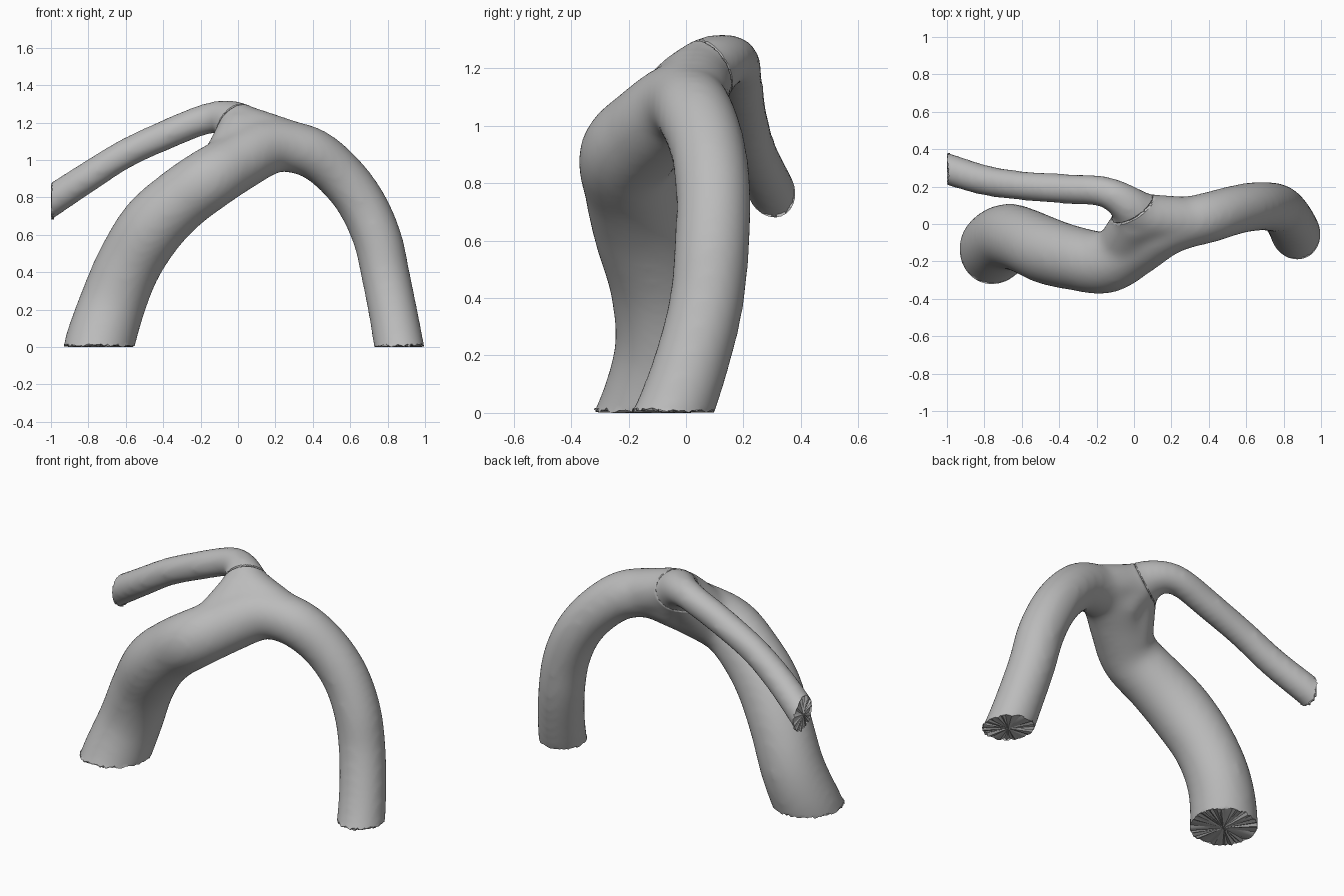
import bpy, bmesh, random
from mathutils import Vector

if "Cube" in bpy.data.objects:
    bpy.data.objects.remove(bpy.data.objects["Cube"])

random.seed(4)
grey = bpy.data.materials.new("light_grey")
grey.diffuse_color = (0.5, 0.5, 0.5, 1)
grey.use_nodes = True
grey.node_tree.nodes["Principled BSDF"].inputs["Base Color"].default_value = grey.diffuse_color

# Centre lines as x, y, z, radius
arch = [(-.77, -.2, -.15, .18), (-.744, -.12, 0, .188), (-.675, -.07, .22, .18),
        (-.585, -.09, .44, .176), (-.46, -.145, .64, .18), (-.31, -.185, .785, .172),
        (-.15, -.205, .90, .168), (0, -.125, .99, .16), (.13, -.04, 1.06, .155),
        (.25, 0, 1.075, .14), (.4, .035, 1.035, .137), (.54, .075, .925, .133),
        (.66, .095, .77, .132), (.745, .09, .58, .132), (.79, .07, .38, .131),
        (.83, .02, .18, .132), (.862, -.043, 0, .135), (.89, -.12, -.15, .135)]
branch = [(.11, -.03, 1.05, .15), (.06, .02, 1.13, .135), (-.005, .08, 1.2, .115),
          (-.10, .15, 1.23, .09), (-.2, .18, 1.21, .083), (-.35, .187, 1.15, .082),
          (-.6, .205, 1.035, .08), (-.8, .235, .91, .083), (-1, .295, .78, .086),
          (-1.1, .325, .71, .086)]
# Webs that blend the branch root into both limbs
left_web = [(-.06, -.14, .96, .15), (.02, .035, 1.17, .124)]
right_web = [(.3, .01, 1.07, .135), (.05, .04, 1.165, .125)]


def smooth_path(pts, n=6):
    """Catmull-Rom interpolation of 4D points."""
    p = [Vector(q) for q in pts]
    p = [2 * p[0] - p[1]] + p + [2 * p[-1] - p[-2]]
    out = []
    for a, b, c, d in zip(p, p[1:], p[2:], p[3:]):
        for i in range(n):
            t = i / n
            out.append(.5 * (2 * b + (c - a) * t + (2 * a - 5 * b + 4 * c - d) * t * t
                             + (3 * b - a - 3 * c + d) * t ** 3))
    return out + [p[-2]]


def evaluated_mesh(ob):
    dg = bpy.context.evaluated_depsgraph_get()
    return bpy.data.meshes.new_from_object(ob.evaluated_get(dg))


# Tubes swept along the centre lines
curve = bpy.data.curves.new("tube_paths", 'CURVE')
curve.dimensions = '3D'
curve.bevel_depth = 1
curve.bevel_resolution = 8
curve.use_fill_caps = True
for pts in (arch, branch, left_web, right_web):
    path = smooth_path(pts)
    sp = curve.splines.new('POLY')
    sp.points.add(len(path) - 1)
    for cp, q in zip(sp.points, path):
        cp.co = (q[0], q[1], q[2], 1)
        cp.radius = q[3]
tubes = bpy.data.objects.new("tube_paths", curve)
bpy.context.collection.objects.link(tubes)
body = bpy.data.objects.new("branching_tube", evaluated_mesh(tubes))
bpy.context.collection.objects.link(body)
bpy.data.objects.remove(tubes)

# Fuse into one skin with soft junctions
m = body.modifiers.new("fuse", 'REMESH')
m.mode = 'VOXEL'
m.voxel_size = .018
m = body.modifiers.new("soften", 'SMOOTH')
m.factor = .5
m.iterations = 20
skin = evaluated_mesh(body)
body.modifiers.clear()
body.data = skin

bm = bmesh.new()
bm.from_mesh(skin)


def local_geom(centre, radius):
    faces = [f for f in bm.faces if (f.calc_center_median() - centre).length < radius]
    return (faces + list({e for f in faces for e in f.edges})
            + list({v for f in faces for v in f.verts}))


# Ragged open ends closed with a fan
for co, no in (((0, 0, 0), Vector((0, 0, -1))), ((-1, 0, 0), Vector((-1, 0, 0)))):
    bmesh.ops.bisect_plane(bm, geom=bm.verts[:] + bm.edges[:] + bm.faces[:],
                           plane_co=co, plane_no=no, clear_outer=True)
    rim = [e for e in bm.edges if e.is_boundary]
    caps = bmesh.ops.holes_fill(bm, edges=rim, sides=0)["faces"]
    verts = {v for e in rim for v in e.verts}
    bmesh.ops.poke(bm, faces=caps)
    for v in verts:
        v.co -= no * random.uniform(0, .018)

# Notched seam where the thin branch joins
seam, normal = Vector((-.01, .07, 1.2)), Vector((-.53, .76, .39)).normalized()
for off in (-.007, .007, 0):
    bmesh.ops.bisect_plane(bm, geom=local_geom(seam, .17), dist=1e-5,
                           plane_co=seam + normal * off, plane_no=normal)
bm.normal_update()
groove = [v for v in bm.verts if (v.co - seam).length < .16
          and abs((v.co - seam).dot(normal)) < 1e-4]
for v in groove:
    v.co += (seam - v.co).normalized() * random.uniform(.002, .016)

bmesh.ops.recalc_face_normals(bm, faces=bm.faces[:])
bm.to_mesh(skin)
bm.free()
skin.materials.clear()
skin.materials.append(grey)
for p in skin.polygons:
    p.material_index = 0
bpy.context.view_layer.objects.active = body
body.select_set(True)
bpy.ops.object.shade_smooth_by_angle(angle=.6)
